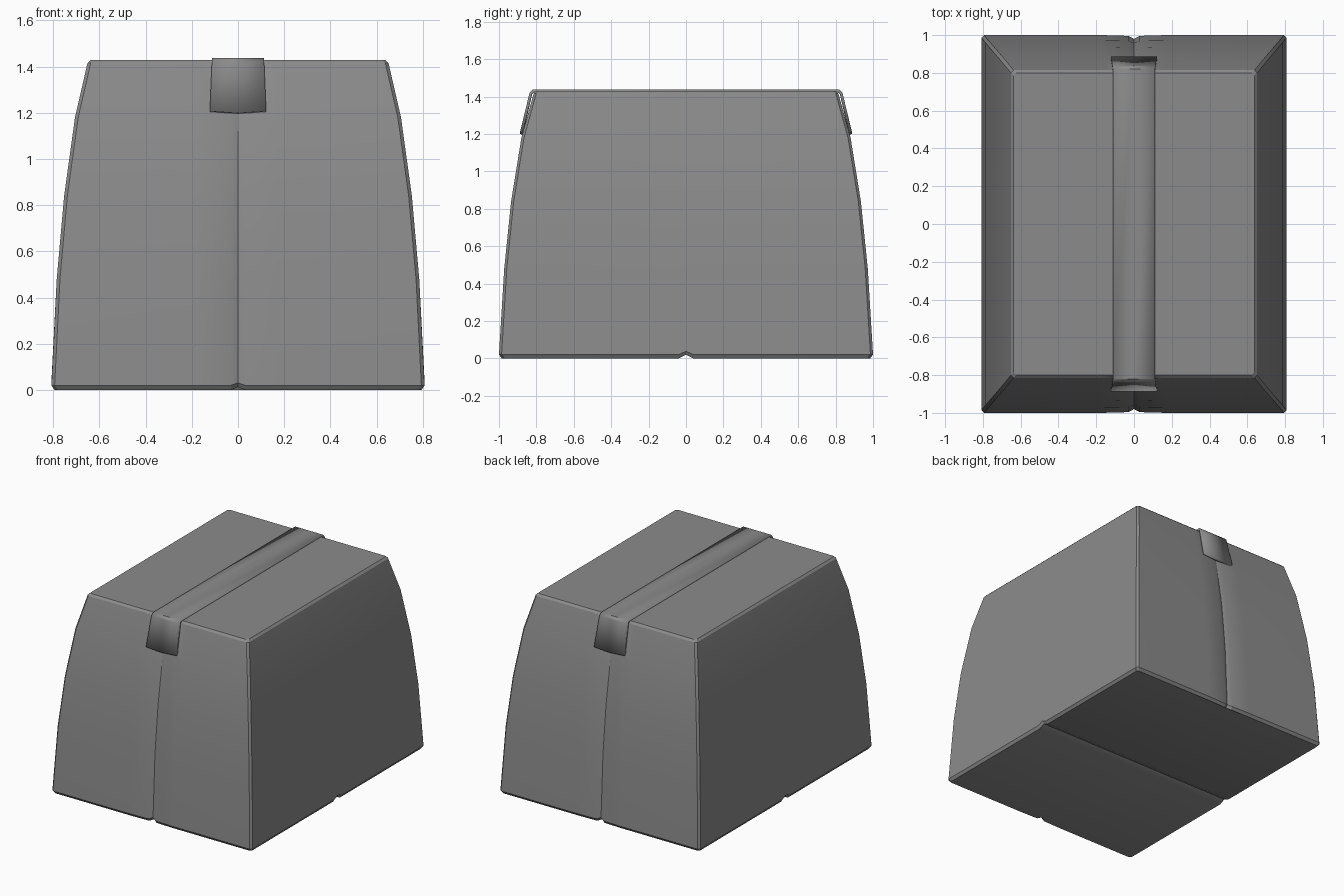
import bpy, bmesh

if "Cube" in bpy.data.objects:
    bpy.data.objects.remove(bpy.data.objects["Cube"])

GREY = (0.26, 0.26, 0.26, 1)
card = bpy.data.materials.new("card_grey")
card.use_nodes = True
card.diffuse_color = GREY
card.node_tree.nodes["Principled BSDF"].inputs["Base Color"].default_value = GREY


def finish(name, bm, angle=0.5):
    bmesh.ops.recalc_face_normals(bm, faces=bm.faces)
    mesh = bpy.data.meshes.new(name)
    bm.to_mesh(mesh)
    bm.free()
    mesh.materials.append(card)
    obj = bpy.data.objects.new(name, mesh)
    bpy.context.collection.objects.link(obj)
    bpy.ops.object.select_all(action='DESELECT')
    obj.select_set(True)
    bpy.context.view_layer.objects.active = obj
    bpy.ops.object.shade_smooth_by_angle(angle=angle)
    return obj


def ring(bm, hx, hy, z, groove, lift, c=0.014):
    """One level of the box: chamfered corners, seams front and back,
    and a lifted notch at the middle of each edge."""
    quarter = [(0, hy - groove, z + lift * 0.6), (0.03, hy - groove * 0.2, z),
               (0.17, hy, z), (hx - c, hy, z), (hx, hy - c, z),
               (hx, 0.04, z), (hx, 0, z + lift)]
    half = quarter + [(x, -y, h) for x, y, h in quarter[-2::-1]]
    full = half + [(-x, y, h) for x, y, h in half[-2:0:-1]]
    return [bm.verts.new(p) for p in full]


# Box body: tapered, bulging walls with bevelled rims
bm = bmesh.new()
levels = [(0.795, 0.985, 0.0, 0.02, 0.02), (0.808, 1.0, 0.02, 0.02, 0.018),
          (0.785, 0.972, 0.48, 0.014, 0), (0.753, 0.935, 0.84, 0.014, 0),
          (0.706, 0.88, 1.18, 0.014, 0), (0.652, 0.815, 1.415, 0.006, 0),
          (0.638, 0.80, 1.429, 0, 0)]
rings = [ring(bm, *lv) for lv in levels]
n = len(rings[0])
for low, high in zip(rings, rings[1:]):
    for i in range(n):
        j = (i + 1) % n
        bm.faces.new((low[i], low[j], high[j], high[i]))
bm.faces.new(rings[-1])

# Underside: two flaps meeting in a shallow seam
b = rings[0]
bm.faces.new(b[-5:] + b[:6])
bm.faces.new(b[7:18])
bm.faces.new((b[5], b[6], b[18], b[19]))
bm.faces.new((b[6], b[7], b[17], b[18]))
finish("box_body", bm)

# Tape strip over the lid with a short flap at each end
bm = bmesh.new()
end = [(-0.888, 1.208, 0.122), (-0.836, 1.422, 0.113), (-0.82, 1.437, 0.112)]
path = end + [(-y, z, w) for y, z, w in reversed(end)]
rows = []
for y, z, w in path:
    dip = 0.008 if z < 1.3 else 0
    rows.append([bm.verts.new((x, y, z - (0 if x else dip))) for x in (-w, 0, w)])
for a, b in zip(rows, rows[1:]):
    for i in range(2):
        bm.faces.new((a[i], a[i + 1], b[i + 1], b[i]))
top = max(bm.faces, key=lambda f: f.calc_center_median().z)
tape = finish("tape_strip", bm)
if tape.data.polygons[4].normal.z < 0:
    tape.data.flip_normals()
solid = tape.modifiers.new("thickness", 'SOLIDIFY')
solid.thickness = 0.016
solid.offset = -1
